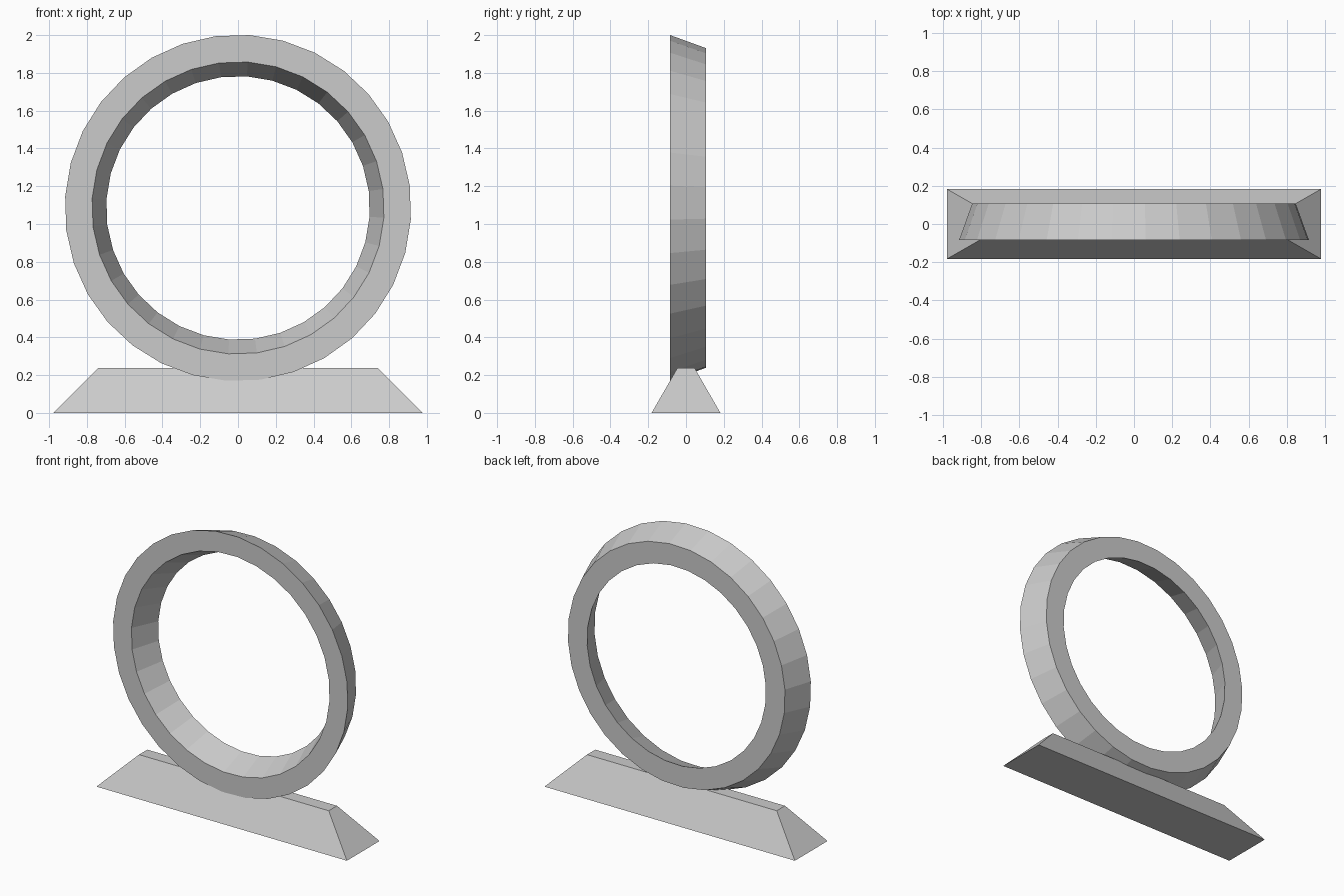
import bpy, bmesh, math

if "Cube" in bpy.data.objects:
    bpy.data.objects.remove(bpy.data.objects["Cube"])

SIDES = 32
CENTRE_Z = 1.085
TURN = math.radians(7.4)


def add_object(name, bm):
    bmesh.ops.recalc_face_normals(bm, faces=bm.faces)
    mesh = bpy.data.meshes.new(name)
    bm.to_mesh(mesh)
    bm.free()
    obj = bpy.data.objects.new(name, mesh)
    bpy.context.collection.objects.link(obj)
    return obj


# Ring: slanted (radius, y) section swept around the y axis
section = [(0.917, -0.084), (0.848, 0.106), (0.698, 0.106), (0.774, -0.084)]
bm = bmesh.new()
loops = []
for i in range(SIDES):
    a = TURN + 2 * math.pi * i / SIDES
    loops.append([bm.verts.new((r * math.cos(a), y, CENTRE_Z + r * math.sin(a)))
                  for r, y in section])
for i, loop in enumerate(loops):
    following = loops[(i + 1) % SIDES]
    for j in range(4):
        k = (j + 1) % 4
        bm.faces.new((loop[j], loop[k], following[k], following[j]))
add_object("ring", bm)

# Base: a box with its top tapered inwards
bm = bmesh.new()
bmesh.ops.create_cube(bm, size=2)
for v in bm.verts:
    top = v.co.z > 0
    v.co.x *= 0.74 if top else 0.977
    v.co.y *= 0.046 if top else 0.182
    v.co.z = 0.237 if top else 0
add_object("base", bm)
